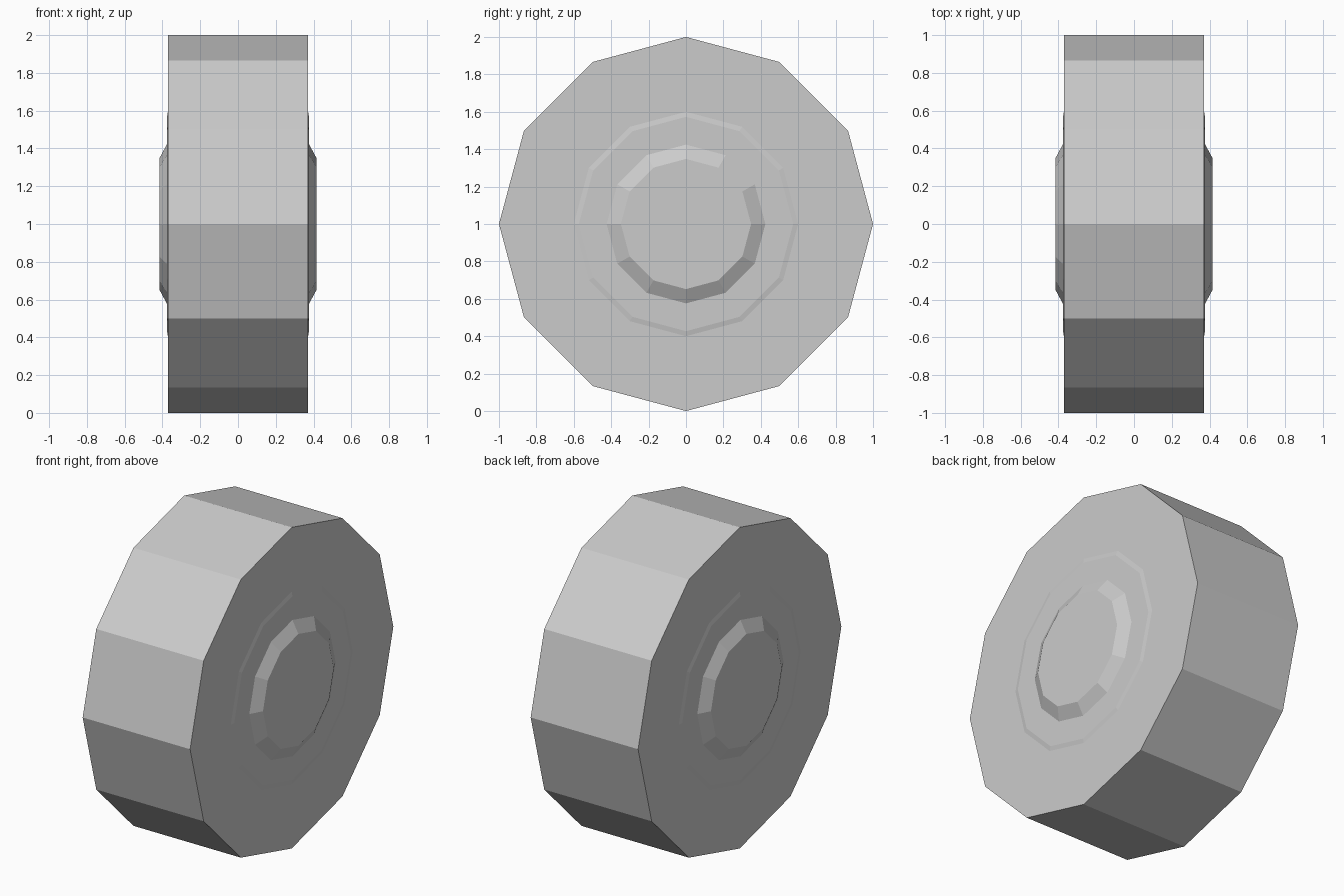
import bpy, bmesh, math

if "Cube" in bpy.data.objects:
    bpy.data.objects.remove(bpy.data.objects["Cube"])

SIDES = 12


def lathe(name, profile):
    """Flat-faced 12-sided solid about the x axis; profile = (x, radius) pairs."""
    bm = bmesh.new()
    rings = []
    for x, r in profile:
        rings.append([bm.verts.new((x,
                                    r * math.cos(math.tau * i / SIDES),
                                    1 + r * math.sin(math.tau * i / SIDES)))
                      for i in range(SIDES)])
    for a, b in zip(rings, rings[1:]):
        for i in range(SIDES):
            j = (i + 1) % SIDES
            bm.faces.new((a[i], a[j], b[j], b[i]))
    bm.faces.new(rings[0])
    bm.faces.new(rings[-1])
    bmesh.ops.recalc_face_normals(bm, faces=bm.faces)
    mesh = bpy.data.meshes.new(name)
    bm.to_mesh(mesh)
    bm.free()
    obj = bpy.data.objects.new(name, mesh)
    bpy.context.collection.objects.link(obj)
    return obj


# Wheel body
lathe("tyre", [(-0.37, 1.0), (0.37, 1.0)])

# Thin bevelled rim plate and raised hub cap on each side
for side, s in (("right", 1), ("left", -1)):
    lathe("rim_plate_" + side, [(s * 0.36, 0.6), (s * 0.37, 0.6), (s * 0.375, 0.573)])
    lathe("hub_cap_" + side, [(s * 0.365, 0.43), (s * 0.372, 0.43), (s * 0.416, 0.348)])
